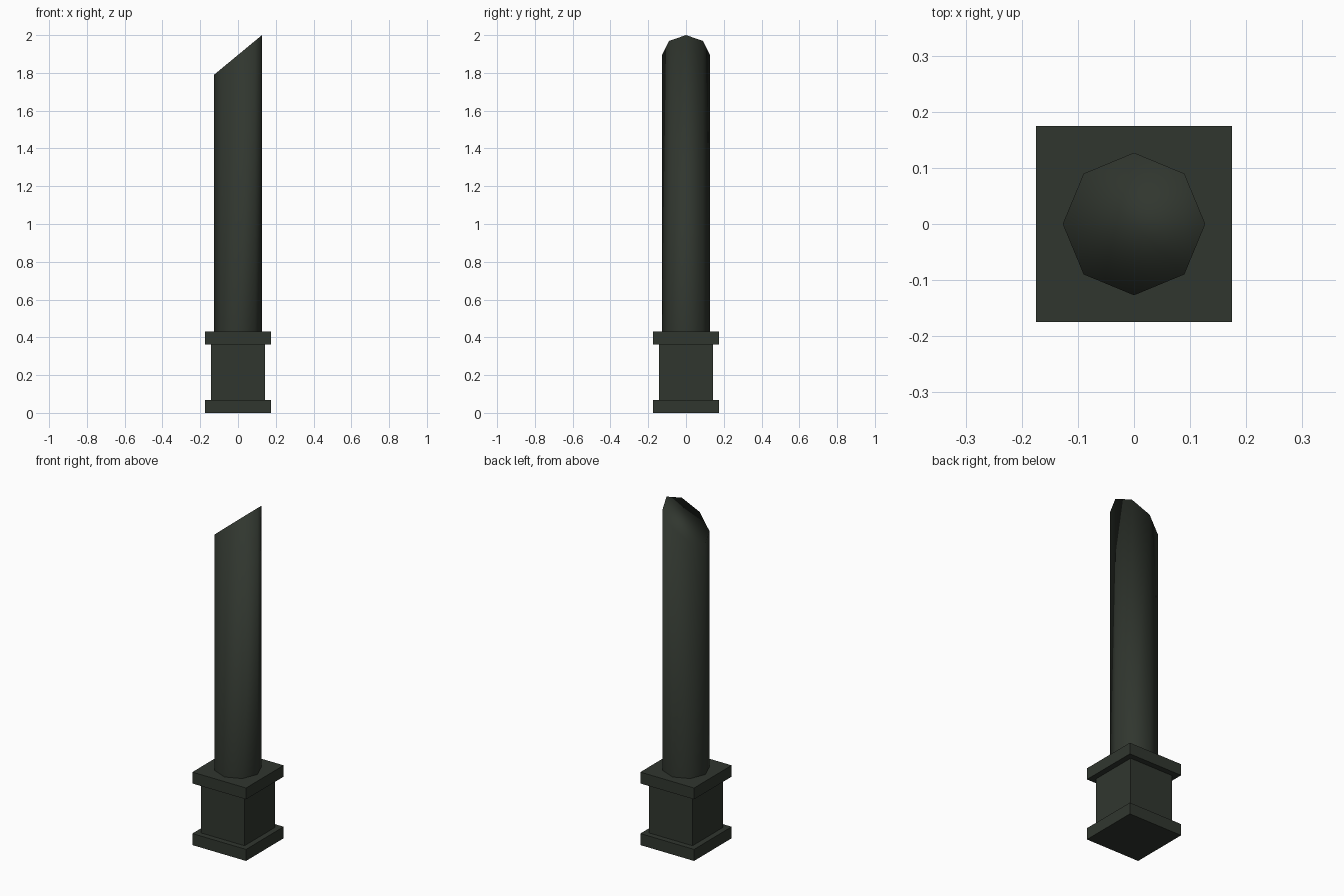
import bpy, bmesh, math

if "Cube" in bpy.data.objects:
    bpy.data.objects.remove(bpy.data.objects["Cube"])

mat = bpy.data.materials.new("dark green iron")
mat.diffuse_color = (0.030, 0.037, 0.028, 1)
mat.use_nodes = True
mat.node_tree.nodes["Principled BSDF"].inputs["Base Color"].default_value = mat.diffuse_color


def finish(name, bm, smooth=False):
    bmesh.ops.recalc_face_normals(bm, faces=bm.faces)
    me = bpy.data.meshes.new(name)
    for f in bm.faces:
        f.smooth = smooth
    bm.to_mesh(me)
    bm.free()
    me.materials.append(mat)
    ob = bpy.data.objects.new(name, me)
    bpy.context.collection.objects.link(ob)


def square_block(name, half, z0, z1):
    bm = bmesh.new()
    bmesh.ops.create_cube(bm, size=1)
    for v in bm.verts:
        v.co = (v.co.x * 2 * half, v.co.y * 2 * half, z0 if v.co.z < 0 else z1)
    finish(name, bm)


# Square pedestal
square_block("bottom_plinth", 0.175, 0, 0.068)
square_block("pedestal_block", 0.142, 0.068, 0.363)
square_block("top_plinth", 0.175, 0.363, 0.43)

# Eight-sided post with a slanted top, smooth all over
R = 0.127
bm = bmesh.new()
ring = [(R * math.cos(i * math.pi / 4), R * math.sin(i * math.pi / 4)) for i in range(8)]
low = [bm.verts.new((x, y, 0.43)) for x, y in ring]
high = [bm.verts.new((x, y, 1.895 + x * 0.105 / R)) for x, y in ring]
for i in range(8):
    j = (i + 1) % 8
    bm.faces.new((low[i], low[j], high[j], high[i]))
bm.faces.new(high)
finish("slanted_post", bm, True)
